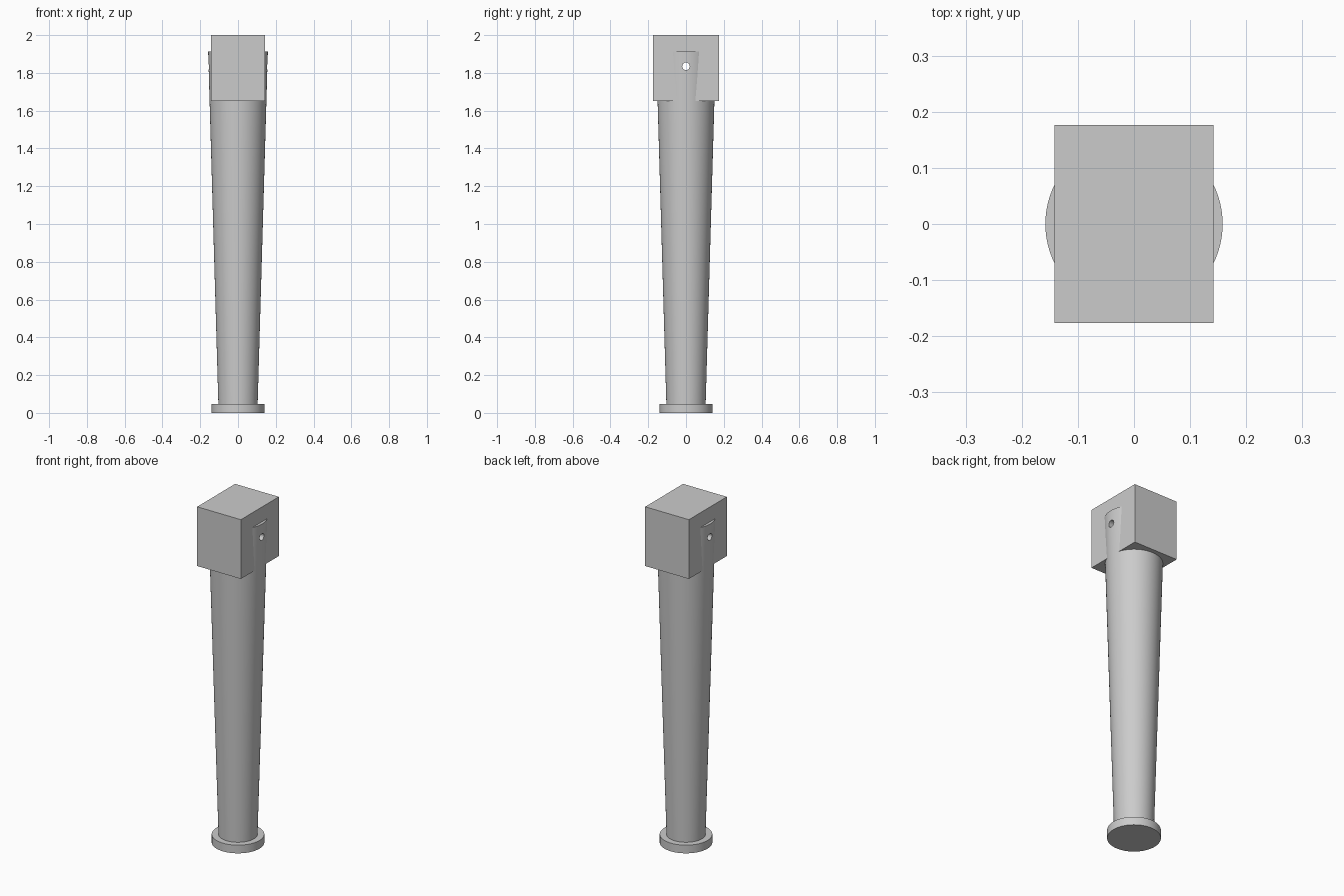
import bpy
import math

default_cube = bpy.data.objects.get("Cube")
if default_cube:
    bpy.data.objects.remove(default_cube, do_unlink=True)

grey = bpy.data.materials.new("plain_grey")
grey.use_nodes = True
grey.diffuse_color = (0.6, 0.6, 0.6, 1)
grey.node_tree.nodes["Principled BSDF"].inputs["Base Color"].default_value = grey.diffuse_color


def finish(name):
    obj = bpy.context.object
    obj.name = name
    obj.data.materials.append(grey)
    return obj


def tapered(name, r_bottom, r_top, z_bottom, z_top):
    """Upright round part between two heights."""
    bpy.ops.mesh.primitive_cone_add(
        vertices=96, radius1=r_bottom, radius2=r_top,
        depth=z_top - z_bottom, location=(0, 0, (z_bottom + z_top) / 2))
    bpy.ops.object.shade_smooth_by_angle(angle=math.radians(30))
    return finish(name)


# Round foot and tapered shaft
FOOT_TOP = 0.048
tapered("foot_disc", 0.14, 0.14, 0, FOOT_TOP)
shaft = tapered("tapered_shaft", 0.104, 0.158, FOOT_TOP, 1.913)

# Square mounting block that the shaft bulges through on both sides
bpy.ops.mesh.primitive_cube_add(size=1, location=(0, 0, 1.826))
bpy.context.object.scale = (0.284, 0.352, 0.348)
bpy.ops.object.transform_apply(location=False, rotation=False, scale=True)
block = finish("top_block")

# Bolt hole running side to side through block and shaft
bpy.ops.mesh.primitive_cylinder_add(
    vertices=32, radius=0.02, depth=0.6,
    location=(0, 0, 1.835), rotation=(0, math.pi / 2, 0))
cutter = finish("bolt_hole_cutter")
for part in (shaft, block):
    bpy.context.view_layer.objects.active = part
    mod = part.modifiers.new("bolt_hole", "BOOLEAN")
    mod.operation = "DIFFERENCE"
    mod.solver = "EXACT"
    mod.object = cutter
    bpy.ops.object.modifier_apply(modifier=mod.name)
bpy.data.objects.remove(cutter, do_unlink=True)
